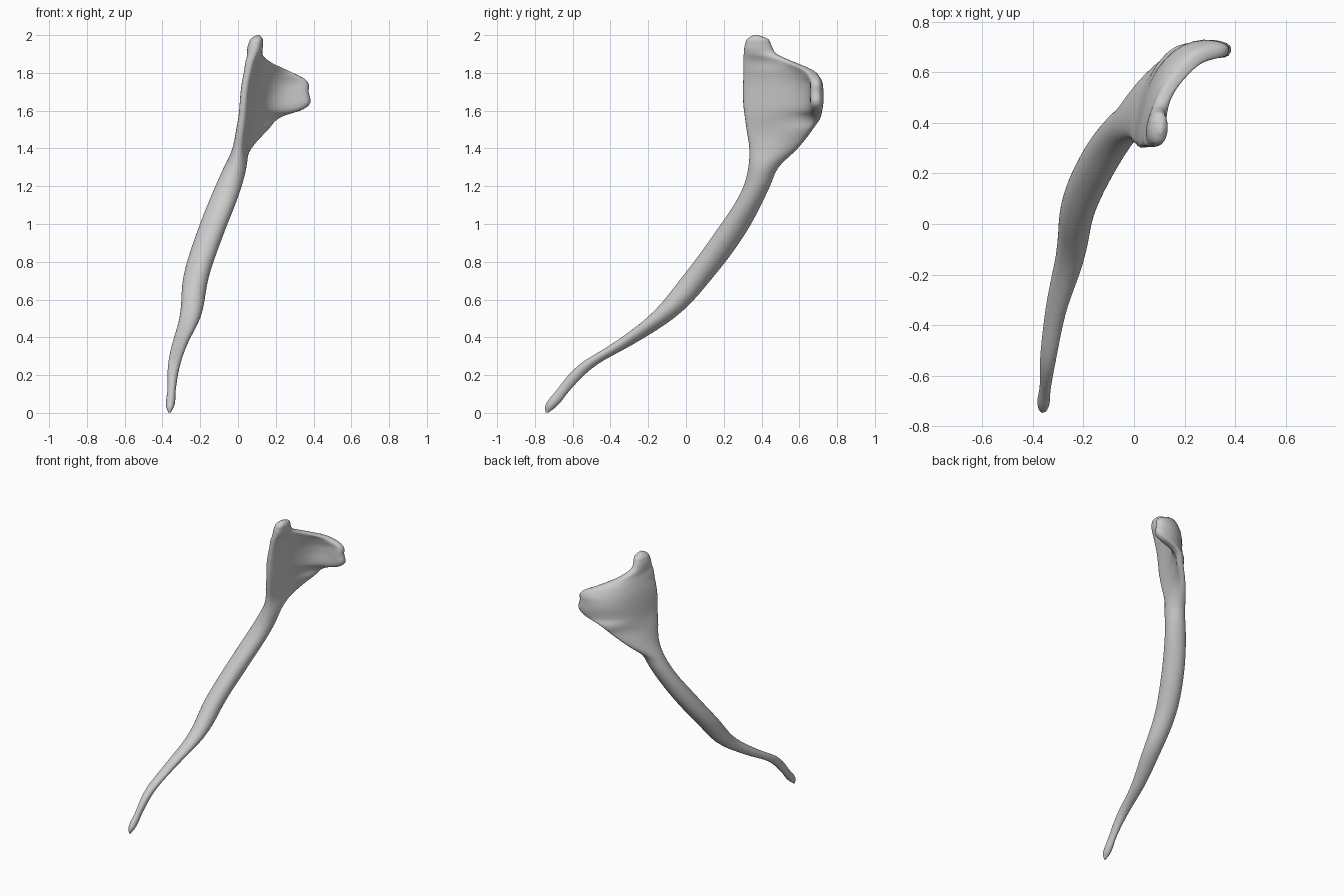
import bpy, bmesh, math
from mathutils import Vector

if "Cube" in bpy.data.objects:
    bpy.data.objects.remove(bpy.data.objects["Cube"])

# Shaft: horizontal slices (z, x min, x max, y min, y max)
shaft = [
    (0.00, -.368, -.357, -.742, -.730),
    (0.03, -.38, -.34, -.747, -.69),
    (0.12, -.373, -.33, -.685, -.615),
    (0.26, -.37, -.305, -.56, -.465),
    (0.36, -.35, -.27, -.40, -.285),
    (0.50, -.31, -.20, -.21, -.065),
    (0.72, -.29, -.155, -.02, .145),
    (0.95, -.22, -.075, .15, .315),
    (1.20, -.12, .02, .305, .445),
    (1.30, -.075, .045, .33, .49),
]
# Blade: z, four control points of the curved slice, front and back thickness
blade = [
    (1.40, .00, .335, .005, .42, .02, .51, .06, .59, .085, .07),
    (1.50, .012, .32, .02, .44, .06, .57, .155, .665, .075, .07),
    (1.57, .02, .31, .05, .48, .09, .66, .235, .70, .075, .08),
    (1.605, .023, .305, .06, .50, .10, .71, .345, .69, .075, .10),
    (1.70, .03, .30, .07, .50, .12, .75, .375, .68, .075, .11),
    (1.765, .04, .302, .075, .48, .12, .72, .36, .68, .075, .10),
    (1.81, .05, .303, .08, .46, .12, .63, .27, .66, .075, .09),
    (1.86, .06, .304, .08, .41, .10, .50, .16, .56, .08, .07),
    (1.90, .075, .306, .085, .36, .09, .42, .11, .48, .08, .07),
    (1.95, .09, .312, .09, .355, .095, .40, .10, .45, .08, .075),
    (1.985, .10, .33, .10, .36, .10, .39, .105, .425, .055, .055),
    (2.00, .105, .36, .105, .367, .105, .373, .105, .38, .015, .015),
]

# Bring both lists to one row format; last two values: roundness, waist thinning
rows = []
for z, x0, x1, y0, y1 in shaft:
    x, d = (x0 + x1) / 2, (y1 - y0) / 3
    rows.append((z, x, y0, x, y0 + d, x, y0 + 2 * d, x, y1, x1 - x0, x1 - x0, 1, 0))
for r in blade:
    mid = 1.42 < r[0] < 1.87
    rows.append(r + ((.55, .25) if mid else (.8, 0)))


def spline(a, b, c, d, t):
    """Interpolate rows b..c smoothly, respecting uneven z spacing."""
    out = []
    h, hp, hn = c[0] - b[0], b[0] - a[0], d[0] - c[0]
    for p, q, r, s in zip(a, b, c, d):
        m = (r - q) / h
        m0 = ((q - p) / hp * h + m * hp) / (h + hp) if hp else m
        m1 = ((s - r) / hn * h + m * hn) / (h + hn) if hn else m
        out.append((2*t**3 - 3*t*t + 1) * q + (t**3 - 2*t*t + t) * h * m0
                   + (3*t*t - 2*t**3) * r + (t**3 - t*t) * h * m1)
    return out


def ring(row, n=40):
    """Points around one slice: a curved spine with thickness."""
    z, t0, t1, power, waist = row[0], *row[9:]
    p = [Vector(row[i:i + 2]) for i in (1, 3, 5, 7)]
    pts = []
    for i in range(n):
        a = math.tau * i / n
        s = (1 - math.cos(a)) / 2
        k = 1 - s
        c = p[0]*k**3 + p[1]*3*k*k*s + p[2]*3*k*s*s + p[3]*s**3
        tan = ((p[1]-p[0])*k*k + (p[2]-p[1])*2*k*s + (p[3]-p[2])*s*s).normalized()
        w = max(t0 + (t1 - t0) * s, .004) / 2 * (1 - waist * 4 * s * k)
        v = math.copysign(abs(math.sin(a)) ** max(power, .4), math.sin(a)) * w
        if i in (0, n // 2):
            v = 0
        pts.append((c.x + tan.y * v, c.y - tan.x * v, z))
    return pts


# Loft the bone
bm = bmesh.new()
loops = []
STEPS = 5
for i in range(len(rows) - 1):
    a, d = rows[max(i - 1, 0)], rows[min(i + 2, len(rows) - 1)]
    for k in range(STEPS):
        loops.append(ring(spline(a, rows[i], rows[i + 1], d, k / STEPS)))
loops.append(ring(rows[-1]))
loops = [[bm.verts.new(v) for v in lp] for lp in loops]
for lo, hi in zip(loops, loops[1:]):
    for j in range(len(lo)):
        k = (j + 1) % len(lo)
        bm.faces.new((lo[j], lo[k], hi[k], hi[j]))
bm.faces.new(loops[0][::-1])
bm.faces.new(loops[-1])
bmesh.ops.recalc_face_normals(bm, faces=bm.faces)
mesh = bpy.data.meshes.new("blade_bone")
bm.to_mesh(mesh)
bm.free()
bone = bpy.data.objects.new("blade_bone", mesh)
bpy.context.collection.objects.link(bone)

# Soften and shade smooth
sm = bone.modifiers.new("soften", 'SMOOTH')
sm.factor, sm.iterations = .5, 3
for f in mesh.polygons:
    f.use_smooth = True
